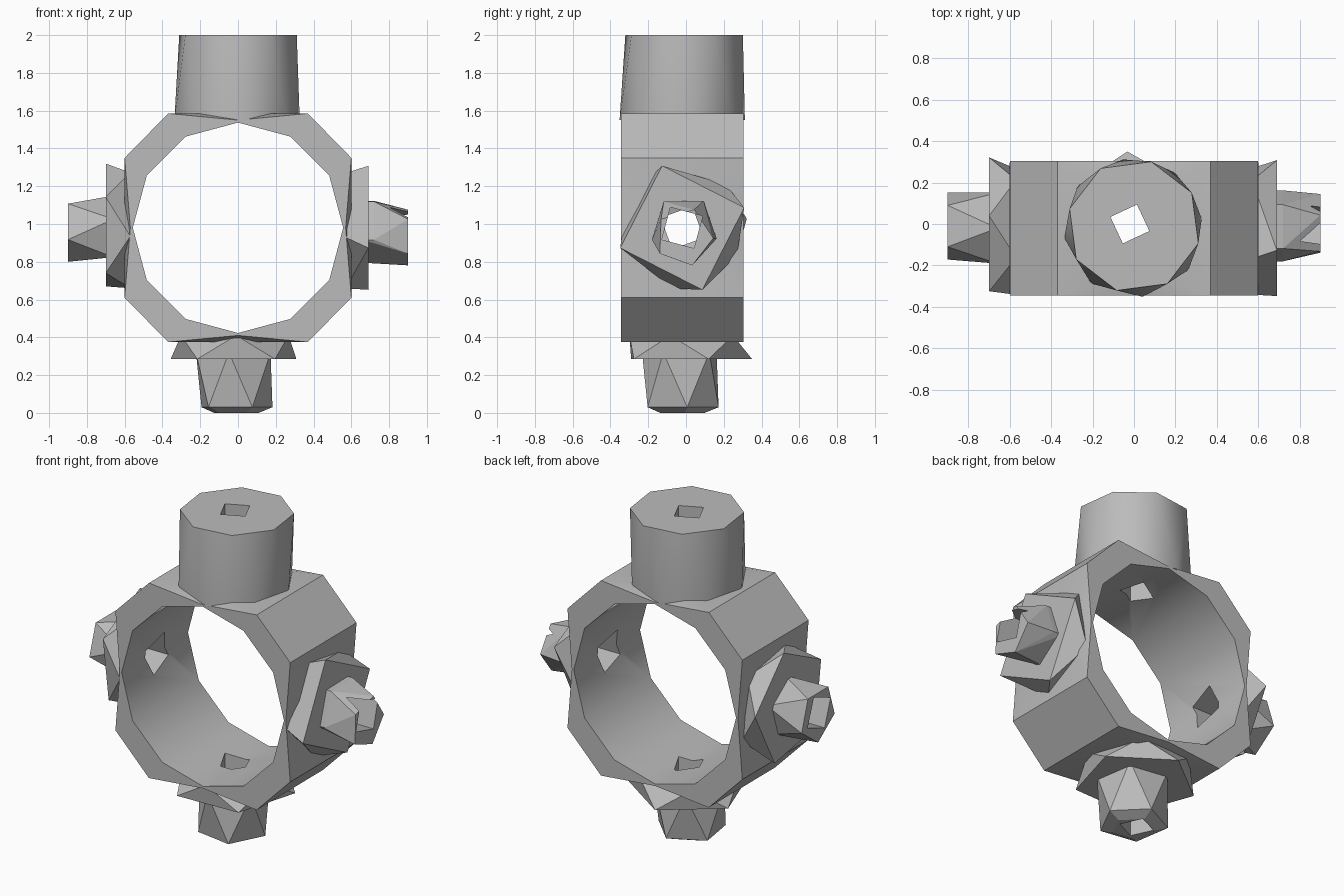
import bpy, bmesh
from math import radians, cos, sin
from mathutils import Vector

if "Cube" in bpy.data.objects:
    bpy.data.objects.remove(bpy.data.objects["Cube"])

grey = bpy.data.materials.new("plain grey")
grey.use_nodes = True
tone = (0.5, 0.5, 0.5, 1)
grey.diffuse_color = tone
grey.node_tree.nodes["Principled BSDF"].inputs["Base Color"].default_value = tone

MID_Z = 0.98
FRONT, BACK = -0.345, 0.305


def finish(name, bm):
    bmesh.ops.recalc_face_normals(bm, faces=bm.faces[:])
    mesh = bpy.data.meshes.new(name)
    bm.to_mesh(mesh)
    bm.free()
    mesh.materials.append(grey)
    ob = bpy.data.objects.new(name, mesh)
    bpy.context.collection.objects.link(ob)
    return ob


def ngon(sides, radius, turn, centre):
    return [(centre[0] + radius * cos(radians(turn + 360 * i / sides)),
             centre[1] + radius * sin(radians(turn + 360 * i / sides)))
            for i in range(sides)]


def place(axis, d, a, b):
    return Vector((d, a, b)) if axis == "X" else Vector((a, b, d))


def hull(name, axis, *layers):
    """Faceted solid through polygons stacked along an axis."""
    bm = bmesh.new()
    for d, *shape in layers:
        for a, b in ngon(*shape):
            bm.verts.new(place(axis, d, a, b))
    res = bmesh.ops.convex_hull(bm, input=bm.verts[:])
    bmesh.ops.delete(bm, geom=list({g for g in res["geom_interior"] + res["geom_unused"]
                                    if isinstance(g, bmesh.types.BMVert)}), context="VERTS")
    return finish(name, bm)


def make_ring():
    """Clipped square frame with a round hole, pinched at the four flats."""
    bm = bmesh.new()
    quarter = [(0.57, 0), (0.6, 0.37), (0.37, 0.605)]
    outer = []
    for k in range(4):
        c, s = round(cos(radians(90 * k))), round(sin(radians(90 * k)))
        for x, z in (quarter if k % 2 == 0 else [(0.57, 0), (0.605, 0.37), (0.37, 0.6)]):
            outer.append((c * x - s * z, s * x + c * z))
    inner = ngon(12, 0.557, 0, (0, 0))
    loops = [[bm.verts.new((x, y, z + MID_Z)) for x, z in pts]
             for pts in (outer, inner) for y in (FRONT, BACK)]
    of, ob_, inf, inb = loops
    ridge = {}
    for i in range(0, 12, 3):
        x, z = Vector(outer[i]) * (0.603 / 0.57)
        ridge[i] = [bm.verts.new((x, y, z + MID_Z)) for y in (-0.22, 0.18)]
    for i in range(12):
        j = (i + 1) % 12
        bm.faces.new((of[i], of[j], inf[j], inf[i]))
        bm.faces.new((ob_[i], ob_[j], inb[j], inb[i]))
        bm.faces.new((inf[i], inf[j], inb[j], inb[i]))
        if i in ridge or j in ridge:
            p, q = (i, j) if i in ridge else (j, i)
            m, n = ridge[p]
            bm.faces.new((of[q], of[p], m))
            bm.faces.new((of[q], m, n, ob_[q]))
            bm.faces.new((ob_[q], n, ob_[p]))
        else:
            bm.faces.new((of[i], of[j], ob_[j], ob_[i]))
    return finish("ring_frame", bm)


side, low = (-0.02, MID_Z), (-0.02, 0)
ring = make_ring()

# Side collars and their spigots
left_collar = hull("left_collar", "X", (0.57, 5, 0.325, 45, side), (0.69, 4, 0.345, 18, side))
left_spigot = hull("left_spigot", "X", (0.66, 5, 0.18, 55, (-0.01, 0.975)),
                   (0.72, 5, 0.18, 55, (-0.01, 0.975)), (0.9, 5, 0.155, 70, (-0.01, 0.93)))
right_collar = hull("right_collar", "X", (-0.57, 5, 0.325, 116, side), (-0.7, 5, 0.345, 80, side))
right_spigot = hull("right_spigot", "X", (-0.66, 5, 0.18, 90, (-0.02, 0.97)),
                    (-0.9, 5, 0.17, 54, (-0.01, 0.97)))

# Bottom collar and spigot
bottom_collar = hull("bottom_collar", "Z", (0.41, 5, 0.3, 56, low), (0.285, 5, 0.35, 92, low))
bottom_spigot = hull("bottom_spigot", "Z", (0.32, 5, 0.21, 45, (-0.015, -0.025)),
                     (0.03, 5, 0.2, 81, (-0.015, -0.025)), (0, 5, 0.125, 81, (-0.015, -0.025)))

# Top post
top_post = hull("top_post", "Z", (1.55, 8, 0.335, 8, (-0.005, -0.02)),
                (2.0, 8, 0.322, 30, (0, -0.01)))

# Square bores through every arm
bores = {
    "left": hull("left_bore", "X", (0.4, 4, 0.125, 30, side), (1, 4, 0.125, 30, side)),
    "right": hull("right_bore", "X", (-0.4, 4, 0.125, 65, side), (-1, 4, 0.125, 65, side)),
    "bottom": hull("bottom_bore", "Z", (0.55, 4, 0.1, 70, low), (-0.1, 4, 0.1, 70, low)),
    "top": hull("top_bore", "Z", (1.4, 4, 0.1, 70, low), (2.1, 4, 0.1, 70, low)),
}
parts = {
    ring: list(bores),
    left_collar: ["left"], left_spigot: ["left"],
    right_collar: ["right"], right_spigot: ["right"],
    bottom_collar: ["bottom"], bottom_spigot: ["bottom"],
    top_post: ["top"],
}
for part, cuts in parts.items():
    for cut in cuts:
        mod = part.modifiers.new("bore", "BOOLEAN")
        mod.operation, mod.solver, mod.object = "DIFFERENCE", "EXACT", bores[cut]
    bpy.context.view_layer.update()
    result = part.evaluated_get(bpy.context.evaluated_depsgraph_get())
    mesh = bpy.data.meshes.new_from_object(result)
    part.modifiers.clear()
    part.data = mesh
for bore in bores.values():
    bpy.data.objects.remove(bore)

# Soft shading on the round hole and the post, crisp facets elsewhere
for part in (ring, top_post):
    bpy.ops.object.select_all(action="DESELECT")
    part.select_set(True)
    bpy.context.view_layer.objects.active = part
    bpy.ops.object.shade_smooth_by_angle(angle=radians(32))
